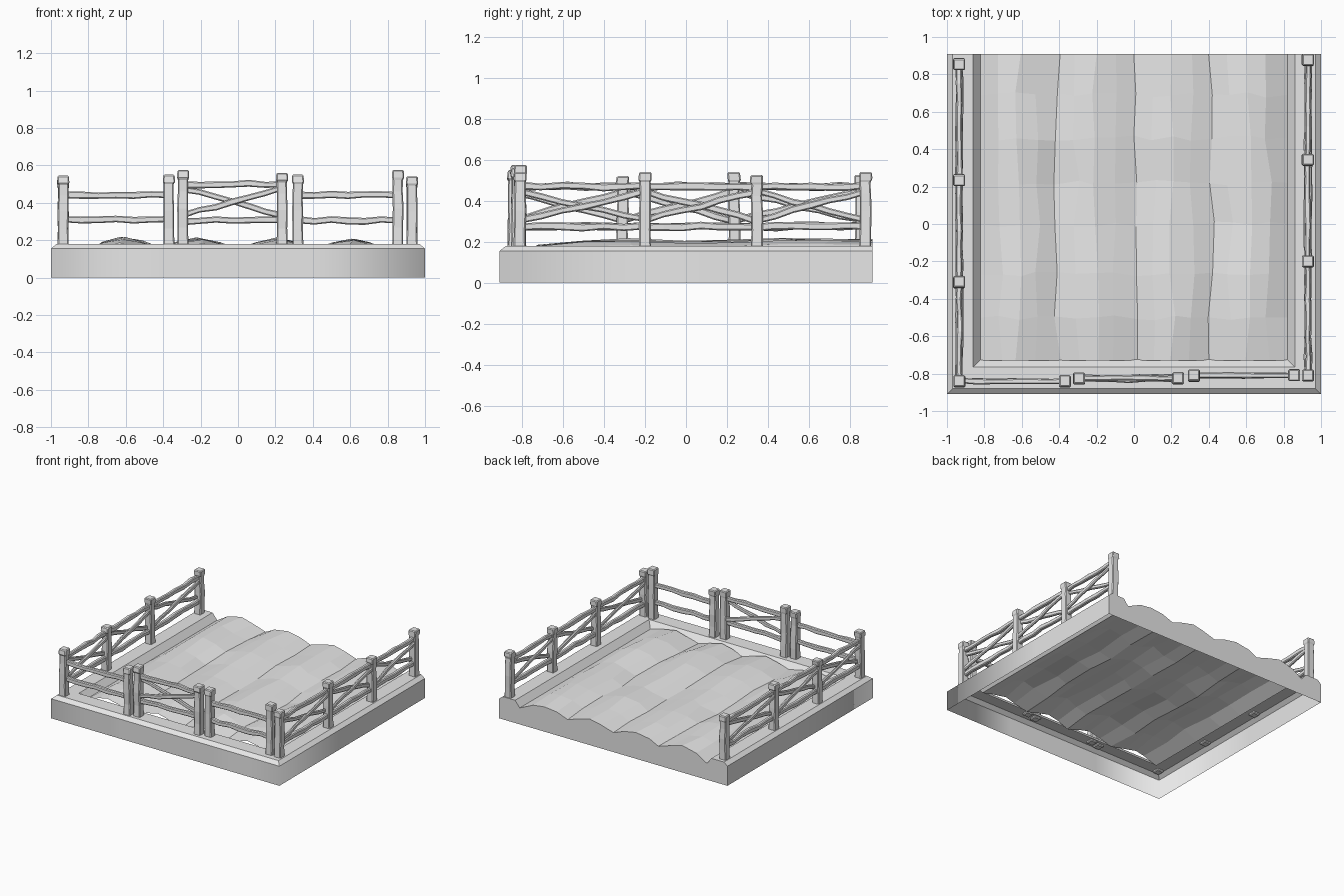
import bpy, bmesh, math, random
from mathutils import Vector

random.seed(7)
cube = bpy.data.objects.get("Cube")
if cube:
    bpy.data.objects.remove(cube, do_unlink=True)

grey = bpy.data.materials.new("plain_grey")
grey.use_nodes = True
grey.diffuse_color = (0.8, 0.8, 0.8, 1)
grey.node_tree.nodes["Principled BSDF"].inputs["Base Color"].default_value = (0.8, 0.8, 0.8, 1)


def make_object(name, bm, fix_normals=True):
    if fix_normals:
        bmesh.ops.recalc_face_normals(bm, faces=bm.faces)
    mesh = bpy.data.meshes.new(name)
    bm.to_mesh(mesh)
    bm.free()
    mesh.materials.append(grey)
    obj = bpy.data.objects.new(name, mesh)
    bpy.context.collection.objects.link(obj)
    return obj


def bridge_rows(bm, rows):
    """Quads between neighbouring rows of vertices."""
    faces = []
    for r0, r1 in zip(rows, rows[1:]):
        for i in range(len(r0) - 1):
            faces.append(bm.faces.new((r0[i], r0[i + 1], r1[i + 1], r1[i])))
    return faces


def beam(name, a, b, half_u, half_v, rings, wobble):
    """Rough-hewn timber from a to b; rings are (position, scale) pairs."""
    a, b = Vector(a), Vector(b)
    d = (b - a).normalized()
    ref = Vector((0, 1, 0)) if abs(d.z) > 0.9 else Vector((0, 0, 1))
    u = d.cross(ref).normalized()
    v = u.cross(d)
    bm = bmesh.new()
    loops = []
    for t, s in rings:
        c = a.lerp(b, t) + u * random.uniform(-wobble, wobble) * 0.6 + v * random.uniform(-wobble, wobble)
        loops.append([bm.verts.new(c + u * su * half_u * s + v * sv * half_v * s)
                      for su, sv in ((-1, -1), (1, -1), (1, 1), (-1, 1))])
    bridge_rows(bm, [loop + loop[:1] for loop in loops])
    bm.faces.new(loops[0])
    bm.faces.new(loops[-1])
    obj = make_object(name, bm)
    bevel = obj.modifiers.new("worn_edges", "BEVEL")
    bevel.width = 0.006
    bevel.segments = 1
    bevel.limit_method = "ANGLE"
    bevel.angle_limit = math.radians(40)
    return obj


# Fence timbers
def post(name, x, y, top):
    rings = [(0, 1.02), (0.25, 0.96), (0.5, 1), (0.72, 0.93), (0.87, 0.94), (0.9, 1.1), (1, 1.06)]
    beam(name, (x, y, 0.165), (x, y, top), 0.029, 0.029, rings, 0.003)


def rail(name, a, b, half_u=0.015, half_v=0.018):
    rings = [(i / 6, random.uniform(0.88, 1.1)) for i in range(7)]
    beam(name, a, b, half_u, half_v, rings, 0.006)


def section(name, p, q, low, high, crossed):
    """Two rails between posts p and q, with optional crossed braces."""
    p, q = Vector((*p, 0)), Vector((*q, 0))
    up = Vector((0, 0, 1))
    for label, z in (("lower", low), ("upper", high)):
        rail(f"{name}_{label}_rail", p + up * z, q + up * z)
    if crossed:
        side = (q - p).normalized().cross(up) * 0.011
        lo, hi = low + 0.03, high - 0.025
        rail(f"{name}_brace_rising", p + up * lo + side, q + up * hi + side, 0.01, 0.016)
        rail(f"{name}_brace_falling", p + up * hi - side, q + up * lo - side, 0.01, 0.016)


# Front fence: plain, crossed, plain
front = [("front_right", (-0.935, -0.84, 0.545), (-0.37, -0.84, 0.55), 0.31, 0.44, False),
         ("front_middle", (-0.295, -0.825, 0.575), (0.235, -0.825, 0.56), 0.305, 0.5, True),
         ("front_left", (0.32, -0.81, 0.55), (0.855, -0.81, 0.575), 0.305, 0.44, False)]
for name, p, q, low, high, crossed in front:
    post(f"{name}_post_a", *p)
    post(f"{name}_post_b", *q)
    section(name, p[:2], q[:2], low, high, crossed)

# Side fences: crossed braces between every pair of posts
sides = {"left": (0.93, [(-0.81, 0.54), (-0.2, 0.54), (0.345, 0.525), (0.875, 0.54)]),
         "right": (-0.935, [(-0.84, 0.545), (-0.31, 0.52), (0.235, 0.54), (0.855, 0.525)])}
for name, (x, posts) in sides.items():
    for i, (y, top) in enumerate(posts):
        if name == "left" or i > 0:
            post(f"{name}_side_post_{i}", x, y, top)
    for i, (p, q) in enumerate(zip(posts, posts[1:])):
        section(f"{name}_side_{i}", (x, p[0]), (x, q[0]), 0.275, 0.47, True)

# Base rim: profile of (inset, height) swept round three sides, open below
BACK = 0.91
PROFILE = [(0, 0), (0, 0.155), (0.03, 0.18), (0.14, 0.18), (0.18, 0.13)]
bm = bmesh.new()
rows = []
for inset, z in PROFILE:
    x, y = 1 - inset, -BACK + inset * 1.03
    half = [(x, BACK), (x, 0.1), (x, y), (0.4, y)]
    path = half + [(-px, py) for px, py in reversed(half)]
    rows.append([bm.verts.new((px, py, z)) for px, py in path])
for face in bridge_rows(bm, rows):
    face.smooth = all(v.co.z < 0.16 and (abs(v.co.x) > 0.99 or v.co.y < -0.9) for v in face.verts)
make_object("base_rim", bm)

# Furrowed soil: four soft ridges running front to back
COLS = 16
ROW_Y = [-0.73, -0.5, -0.27, 0.0, 0.22, 0.46, 0.69, BACK]
ROW_LIFT = [-0.022, 0.0, 0.004, -0.004, -0.003, 0.008, 0.005, 0.0]
bm = bmesh.new()
rows = []
for r, y in enumerate(ROW_Y):
    row = []
    for c in range(COLS + 1):
        x = -0.82 + 1.64 * c / COLS
        z = 0.178 - 0.027 * math.cos(math.tau * c / 4)
        z += ROW_LIFT[r] + (0.006 if c % 2 else 0) - 0.006 * x
        if c in (0, COLS):
            z = 0.13
        else:
            x += random.uniform(-0.02, 0.02)
            z += random.uniform(-0.005, 0.005)
            y_off = 0 if r in (0, len(ROW_Y) - 1) else random.uniform(-0.015, 0.015)
        row.append(bm.verts.new((x, y + (y_off if 0 < c < COLS else 0), z)))
    rows.append(row)
bridge_rows(bm, rows)
back_edge = [v.co.copy() for v in rows[-1]]
make_object("furrowed_soil", bm, False)

# Back wall: closes the cut end below the soil line
bm = bmesh.new()
outline = [(-1 + i, z) for i, z in PROFILE[:-1]] + [(p.x, p.z) for p in back_edge]
outline += [(1 - i, z) for i, z in reversed(PROFILE[:-1])]
wall = bm.faces.new([bm.verts.new((x, BACK, z)) for x, z in outline])
wall.normal_update()
if wall.normal.y < 0:
    wall.normal_flip()
make_object("back_wall", bm, False)
